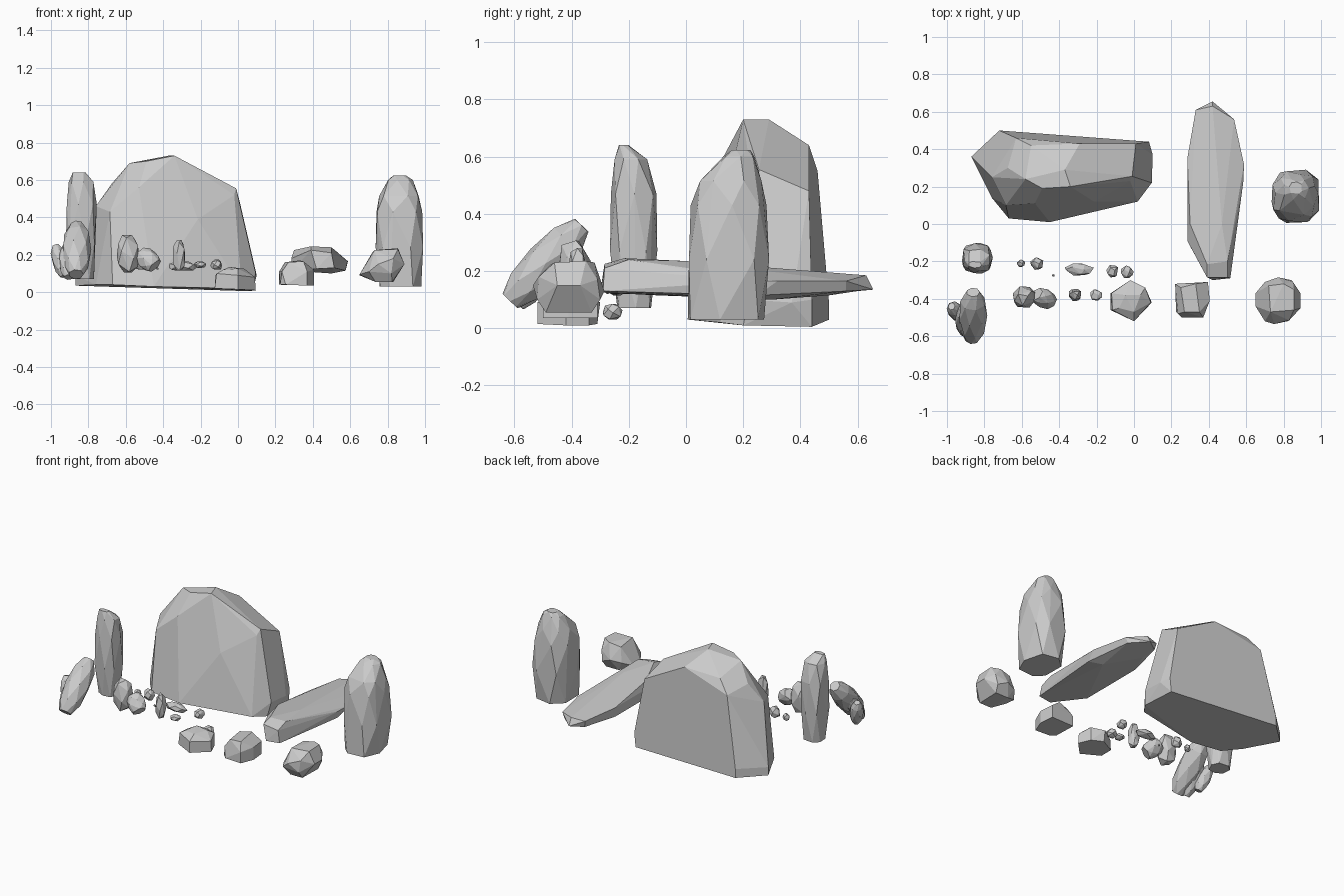
import bpy, bmesh, math, random
from mathutils import Vector


def hull(name, pts, flat=6):
    """Faceted stone: convex hull with nearly flat facets merged."""
    bm = bmesh.new()
    for p in pts:
        bm.verts.new(p)
    res = bmesh.ops.convex_hull(bm, input=bm.verts)
    junk = {e for e in res["geom_interior"] + res["geom_unused"]
            if isinstance(e, bmesh.types.BMVert)}
    bmesh.ops.delete(bm, geom=list(junk), context='VERTS')
    bmesh.ops.dissolve_limit(bm, angle_limit=math.radians(flat),
                             verts=bm.verts, edges=bm.edges)
    bmesh.ops.recalc_face_normals(bm, faces=bm.faces)
    me = bpy.data.meshes.new(name)
    bm.to_mesh(me)
    bm.free()
    ob = bpy.data.objects.new(name, me)
    bpy.context.collection.objects.link(ob)
    return ob


def sections(name, secs, sides, seed):
    """Standing stone from (z, x0, x1, y0, y1) sections, slightly irregular."""
    rnd = random.Random(seed)
    pts = []
    for i, (z, x0, x1, y0, y1) in enumerate(secs):
        for k in range(sides):
            a = 2 * math.pi * (k + 0.5 * (i % 2) + rnd.uniform(-.15, .15)) / sides
            # squarish cross-section kept inside the given bounds
            c, s = math.cos(a), math.sin(a)
            c = math.copysign(abs(c) ** .75, c)
            s = math.copysign(abs(s) ** .75, s)
            pts.append(((x0 + x1) / 2 + c * (x1 - x0) / 2,
                        (y0 + y1) / 2 + s * (y1 - y0) / 2, z))
    hull(name, pts, 9)


def shard(name, a, b, w, d, sides=7, ends=(.5, .45)):
    """Leaning stone along the line a-b, w wide and d thick (half sizes)."""
    a, b = Vector(a), Vector(b)
    n = (b - a).normalized()
    v = n.cross(Vector((1, 0, 0))).normalized()
    u = v.cross(n)
    pts = []
    for i, (t, r) in enumerate(((0, ends[0]), (.2, .88), (.5, 1), (.8, .88), (1, ends[1]))):
        for k in range(sides):
            g = 2 * math.pi * (k + .5 * (i % 2)) / sides
            pts.append(a.lerp(b, t) + u * w * r * math.cos(g) + v * d * r * math.sin(g))
    hull(name, pts, 10)


def pebble(name, x0, x1, y0, y1, z0, z1, seed, n=18):
    """Small irregular stone fitted to the given bounds."""
    rnd = random.Random(seed)
    raw = []
    for i in range(n):
        h = 1 - 2 * (i + .5) / n
        a = i * 2.39996 + rnd.uniform(-.3, .3)
        r = math.sqrt(1 - h * h)
        raw.append((r * math.cos(a), r * math.sin(a), max(-.75, min(.85, h))))
    lo = [min(p[k] for p in raw) for k in range(3)]
    hi = [max(p[k] for p in raw) for k in range(3)]
    b0, b1 = (x0, y0, z0), (x1, y1, z1)
    hull(name, [[b0[k] + (p[k] - lo[k]) / (hi[k] - lo[k]) * (b1[k] - b0[k])
                 for k in range(3)] for p in raw], 12)


# main boulder: base, waist and crown corners
hull("main_boulder", [
    (-.87, .36, .035), (-.72, .50, .03), (.07, .44, .005), (.08, .20, .01),
    (.02, .12, .02), (-.45, .01, .03), (-.67, .03, .04), (-.76, .14, .04),
    (-.87, .36, .09), (-.72, .50, .09), (.08, .44, .10), (.10, .37, .09), (.095, .22, .10),
    (-.76, .25, .46), (-.685, .10, .43), (-.53, .11, .56), (-.275, .17, .59),
    (-.215, .12, .39), (-.01, .255, .555), (-.02, .23, .52), (.01, .43, .48),
    (-.58, .24, .69), (-.49, .19, .70), (-.34, .20, .73), (-.37, .29, .73),
    (-.675, .30, .58), (-.29, .43, .64), (-.63, .46, .55), (-.55, .42, .63)])

# long fallen slab
hull("fallen_slab", [
    (.39, -.285, .225), (.42, -.30, .125), (.515, -.29, .13), (.50, -.285, .21),
    (.29, -.10, .115), (.285, -.09, .18), (.39, -.215, .245), (.50, -.20, .24),
    (.30, .0, .225), (.47, .0, .235), (.285, .35, .12), (.285, .35, .18),
    (.33, .61, .175), (.42, .655, .135), (.535, .56, .165), (.42, .63, .185),
    (.588, .32, .165), (.585, .23, .165), (.575, .25, .115), (.50, .30, .10),
    (.35, .50, .115), (.52, .56, .13), (.34, .60, .13)])

# right standing stone
sections("right_standing_stone", [
    (.03, .75, .98, .0, .275), (.24, .735, 1.0, .005, .295),
    (.43, .735, .985, .015, .285), (.515, .755, .97, .045, .265),
    (.60, .80, .935, .13, .24), (.624, .83, .90, .16, .225)], 7, 3)

# left standing stone, with its top sloping to the back
sections("left_standing_stone", [
    (.07, -.90, -.77, -.24, -.12), (.27, -.92, -.76, -.267, -.10),
    (.47, -.92, -.755, -.263, -.103), (.59, -.905, -.77, -.25, -.135),
    (.64, -.885, -.815, -.235, -.20)], 7, 5)

# leaning shards at the left
shard("leaning_shard_large", (-.865, -.615, .095), (-.86, -.365, .36), .078, .075)
shard("leaning_shard_small", (-.93, -.495, .085), (-.975, -.44, .25), .042, .045)
shard("leaning_shard_middle", (-.905, -.585, .08), (-.915, -.45, .25), .048, .045)

# three larger front rocks
hull("front_rock_right", [
    (.65, -.44, .095), (.65, -.37, .09), (.72, -.33, .215), (.73, -.47, .225),
    (.80, -.32, .23), (.855, -.35, .235), (.855, -.46, .23), (.89, -.37, .15),
    (.89, -.45, .15), (.83, -.515, .18), (.75, -.535, .15), (.70, -.52, .11),
    (.825, -.49, .055), (.83, -.33, .055), (.735, -.33, .055), (.735, -.49, .055),
    (.77, -.285, .13), (.70, -.31, .12), (.85, -.31, .17), (.84, -.30, .10), (.82, -.52, .10)])
hull("front_rock_middle", [
    (.22, -.32, .04), (.225, -.47, .04), (.255, -.50, .04), (.37, -.50, .035),
    (.405, -.41, .035), (.395, -.31, .035), (.22, -.32, .11), (.235, -.48, .11),
    (.25, -.34, .16), (.27, -.47, .16), (.33, -.32, .17), (.35, -.47, .165),
    (.405, -.41, .12), (.395, -.31, .12), (.37, -.50, .11)])
hull("front_rock_left", [
    (-.125, -.46, .02), (-.125, -.37, .02), (-.02, -.31, .015), (.06, -.34, .01),
    (.095, -.42, .01), (.0, -.52, .015), (-.115, -.46, .10), (-.12, -.37, .09),
    (-.02, -.30, .09), (.06, -.34, .10), (.09, -.42, .08), (.0, -.52, .09),
    (-.045, -.38, .135), (.035, -.38, .125), (.0, -.47, .125), (-.08, -.45, .12)])

# upright and tilted small stones
pebble("small_upright_stone", -.648, -.53, -.447, -.333, .105, .307, 2)
shard("small_tilted_stone", (-.445, -.42, .14), (-.52, -.375, .21), .06, .05, 6, (.75, .7))
pebble("thin_upright_stone", -.348, -.282, -.412, -.348, .115, .28, 4)

# scattered pebbles
for i, b in enumerate([
        (-.232, -.17, -.41, -.35, .13, .165), (-.627, -.583, -.23, -.19, .12, .165),
        (-.555, -.485, -.245, -.178, .12, .19), (-.438, -.425, -.282, -.268, .12, .135),
        (-.37, -.215, -.275, -.21, .115, .165), (-.148, -.085, -.285, -.22, .12, .175),
        (-.07, -.002, -.29, -.222, .03, .085)]):
    pebble("pebble_%d" % (i + 1), *b, seed=10 + i, n=16)
